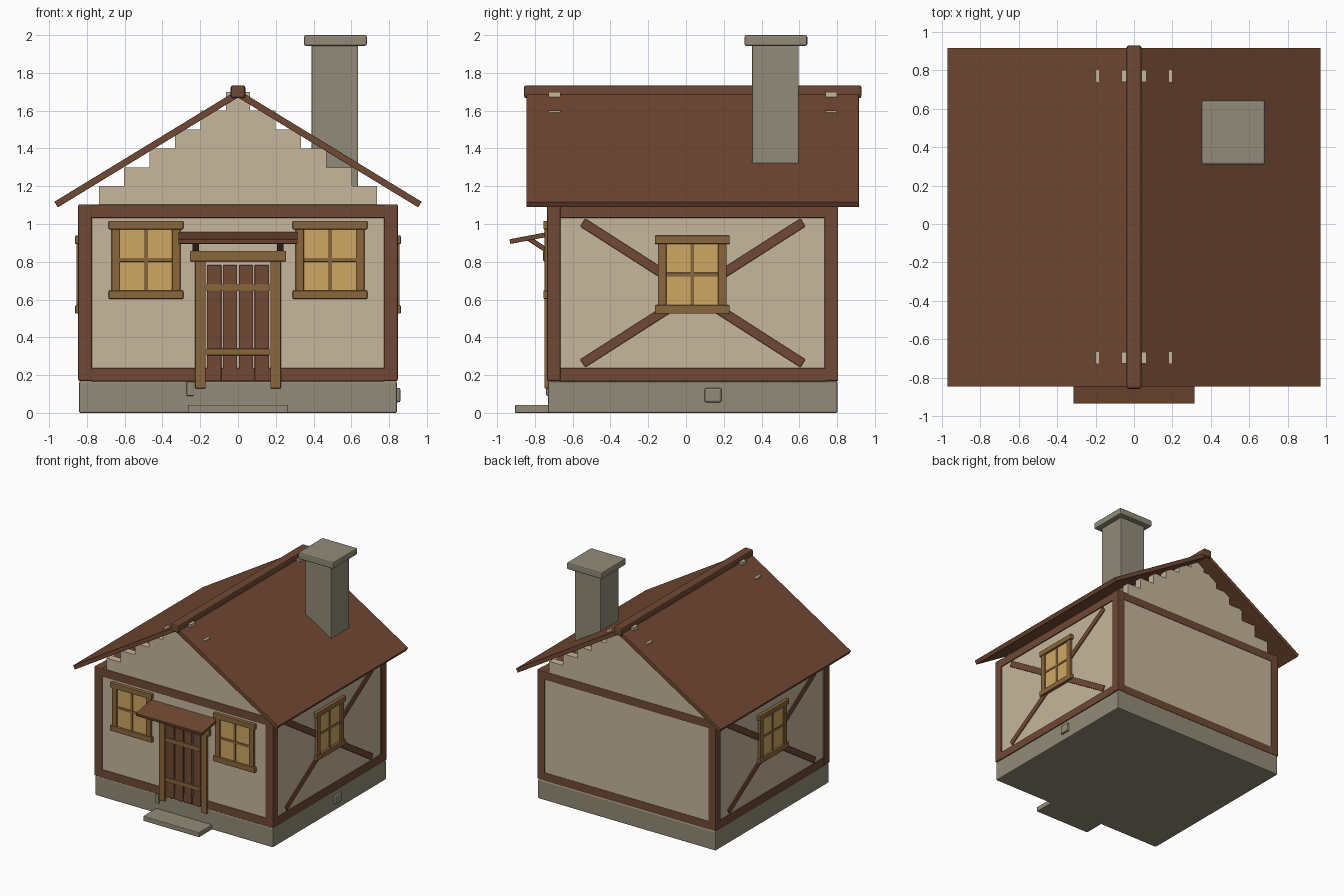
import bpy, bmesh, math
from mathutils import Matrix

if "Cube" in bpy.data.objects:
    bpy.data.objects.remove(bpy.data.objects["Cube"])


def material(name, rgb):
    """Flat material from 0-255 display values."""
    m = bpy.data.materials.new(name)
    lin = [((c / 255 + 0.055) / 1.055) ** 2.4 for c in rgb]
    m.diffuse_color = (*lin, 1)
    m.use_nodes = True
    m.node_tree.nodes["Principled BSDF"].inputs["Base Color"].default_value = m.diffuse_color
    return m


TIMBER = material("timber brown", (112, 73, 53))
ROOF = material("roof brown", (112, 72, 50))
TRIM = material("trim wood", (138, 102, 60))
PLASTER = material("cream plaster", (199, 183, 156))
GLASS = material("amber glass", (205, 167, 98))
STONE = material("grey stone", (145, 139, 120))


def bar(name, loc, size, mat, rot=(0, 0, 0), bevel=0.005):
    """Box given by centre, size and rotation, with slightly chamfered edges."""
    bm = bmesh.new()
    bmesh.ops.create_cube(bm, size=1, matrix=Matrix.Diagonal((*size, 1)))
    if bevel:
        bmesh.ops.bevel(bm, geom=bm.edges[:], offset=bevel, segments=2,
                        profile=0.5, affect='EDGES')
    me = bpy.data.meshes.new(name)
    bm.to_mesh(me)
    bm.free()
    me.materials.append(mat)
    ob = bpy.data.objects.new(name, me)
    ob.location, ob.rotation_euler = loc, rot
    bpy.context.collection.objects.link(ob)
    return ob


def box(name, x, y, z, mat, bevel=0.005):
    """Box given by its x, y and z ranges."""
    return bar(name, [(a + b) / 2 for a, b in (x, y, z)],
               [b - a for a, b in (x, y, z)], mat, bevel=bevel)


def window(name, centre, turn):
    """Framed four-pane window facing -y, then turned about z."""
    place = Matrix.Translation(centre) @ Matrix.Rotation(turn, 4, 'Z')
    parts = [box(name + "_glass", (-.145, .145), (-.008, .02), (-.17, .17), GLASS, 0),
             box(name + "_mullion", (-.01, .01), (-.014, .01), (-.165, .165), TRIM, .002),
             box(name + "_transom", (-.14, .14), (-.014, .01), (-.01, .01), TRIM, .002)]
    for s in (-1, 1):
        parts.append(bar(name + "_jamb", (s * .16, 0, 0), (.045, .04, .4), TRIM))
        parts.append(bar(name + "_rail", (0, -.002, s * .1845), (.395, .048, .045), TRIM))
    for ob in parts:
        ob.matrix_world = place @ Matrix.Translation(ob.location)


# Stone base, doorstep and loose stones
YC = 0.036
box("foundation", (-.842, .842), (-.73, .802), (0, .165), STONE, .008)
box("doorstep", (-.265, .265), (-.905, -.70), (0, .042), STONE)
box("front_stone", (-.272, -.232), (-.74, -.70), (.09, .165), STONE)
box("side_stone", (.80, .86), (.098, .188), (.056, .132), STONE, .01)

# Plaster walls and stepped gables
box("walls", (-.834, .834), (-.727, .8), (.15, 1.085), PLASTER, 0)
for i in range(6):
    half = .737 - .1345 * i
    for y in ((-.727, -.665), (.738, .80)):
        box("gable_step", (-half, half), y, (1.07 if i == 0 else 1.1 + .1 * i, 1.2 + .1 * i),
            PLASTER, 0)

# Corner posts
for x in (-.81, .81):
    for y in (-.70, .77):
        bar("corner_post", (x, y, .637), (.072, .072, .935), TIMBER, bevel=.007)

# Sill and top beams on all four sides
for z in (.202, 1.067):
    for y in (-.70, .771):
        bar("cross_beam", (0, y, z), (1.56, .066, .07), TIMBER)
    for x in (-.81, .81):
        bar("side_beam", (x, YC, z), (.066, 1.42, .07), TIMBER)

# Crossed braces and windows on both sides
for s in (-1, 1):
    for d in (-1, 1):
        bar("side_brace", (s * .824, YC, .635), (.038, 1.385, .05), TIMBER,
            (d * math.atan(.64), 0, 0))
    window("side_window", (s * .836, .033, .732), s * math.pi / 2)
    window("front_window", (s * .487, -.729, .81), 0)

# Door
for i in range(4):
    x = -.126 + .084 * i
    box("door_plank", (x - .038, x + .038), (-.74, -.70), (.168, .782), TIMBER, .004)
for z in (.322, .662):
    bar("door_batten", (0, -.735, z), (.335, .03, .036), TRIM)
for s in (-1, 1):
    bar("door_jamb", (s * .199, -.725, .467), (.055, .05, .675), TRIM)
bar("door_lintel", (0, -.728, .83), (.51, .056, .056), TRIM)

# Door canopy with brackets
bar("canopy", (0, -.80, .932), (.63, .27, .025), ROOF, (math.atan(.19), 0, 0), .003)
for s in (-1, 1):
    bar("canopy_bracket", (s * .224, -.775, .885), (.034, .14, .026), TIMBER,
        (-math.atan(.66), 0, 0), .003)

# Roof slopes and ridge beam
pitch = math.atan2(.587, .963)
for s in (-1, 1):
    bar("roof_slope", (s * .4815, .035, 1.3965), (1.128, 1.76, .035), ROOF,
        (0, s * pitch, 0), .002)
bar("ridge_beam", (0, YC, 1.70), (.078, 1.787, .068), TIMBER, bevel=.012)

# Chimney
box("chimney", (.39, .636), (.35, .596), (1.06, 1.95), STONE)
box("chimney_cap", (.35, .682), (.31, .642), (1.943, 2.0), STONE, .01)
